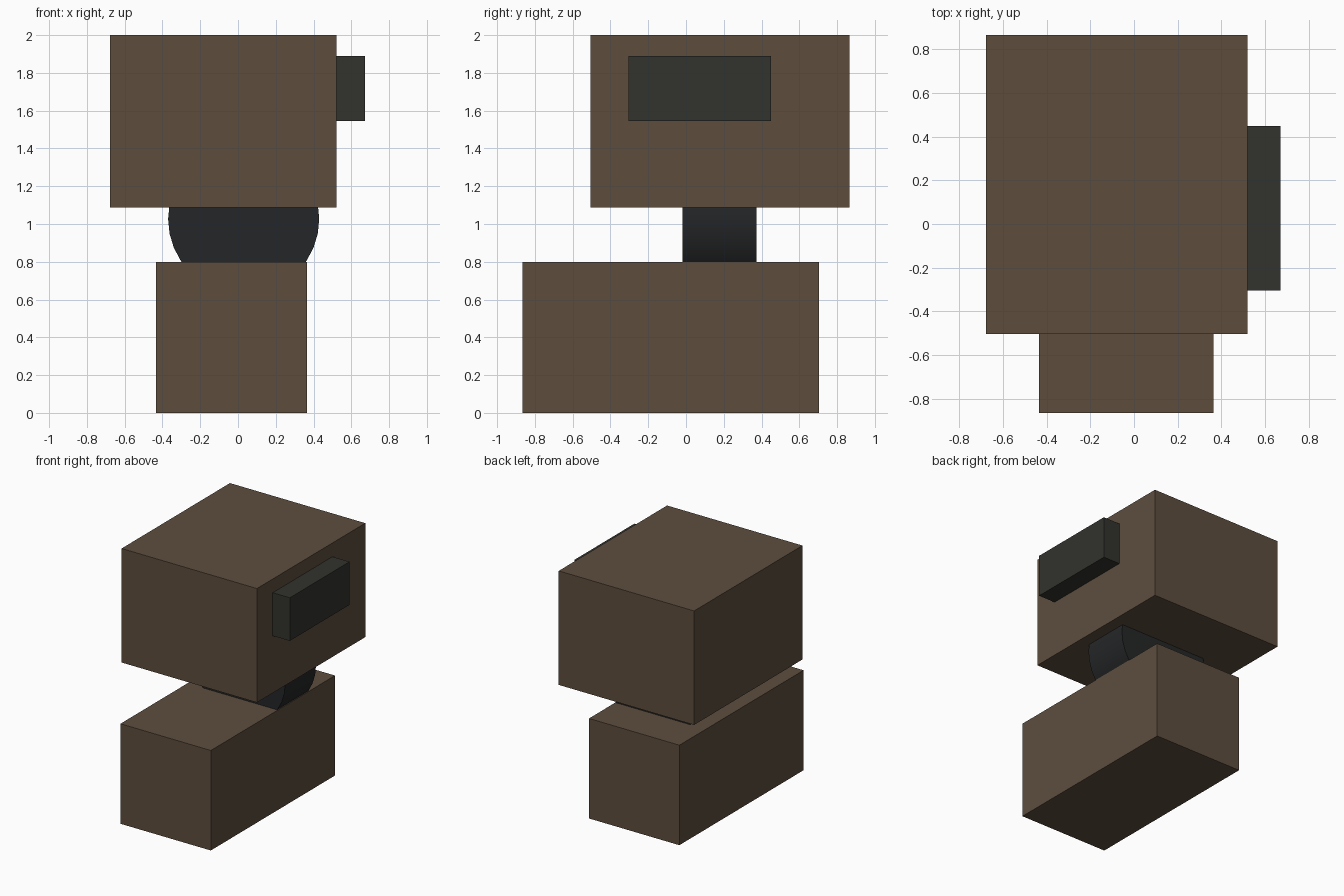
import bpy, math

if "Cube" in bpy.data.objects:
    bpy.data.objects.remove(bpy.data.objects["Cube"])


def material(name, rgb):
    m = bpy.data.materials.new(name)
    m.diffuse_color = (*rgb, 1)
    m.use_nodes = True
    m.node_tree.nodes["Principled BSDF"].inputs["Base Color"].default_value = m.diffuse_color
    return m


brown = material("brown", (0.11, 0.075, 0.048))
dark_green = material("dark_grey_green", (0.032, 0.033, 0.027))
black = material("black", (0.018, 0.019, 0.02))


def box(name, x, y, z, mat):
    """Box from (min, max) ranges on each axis."""
    bpy.ops.mesh.primitive_cube_add(size=1, location=[(a + b) / 2 for a, b in (x, y, z)])
    ob = bpy.context.object
    ob.name = name
    ob.scale = [b - a for a, b in (x, y, z)]
    bpy.ops.object.transform_apply(location=False, rotation=False, scale=True)
    ob.data.materials.append(mat)
    return ob


# Main blocks
box("lower_block", (-0.435, 0.365), (-0.865, 0.705), (0, 0.80), brown)
box("upper_block", (-0.677, 0.521), (-0.505, 0.865), (1.088, 2.0), brown)

# Panel on the right side of the upper block
box("side_panel", (0.521, 0.672), (-0.305, 0.45), (1.545, 1.89), dark_green)

# Round joint between the blocks, axis front to back
bpy.ops.mesh.primitive_cylinder_add(vertices=32, radius=0.4, depth=0.39,
                                    location=(0.03, 0.177, 1.027),
                                    rotation=(math.pi / 2, 0, 0))
joint = bpy.context.object
joint.name = "round_joint"
joint.data.materials.append(black)
bpy.ops.object.shade_smooth_by_angle()
